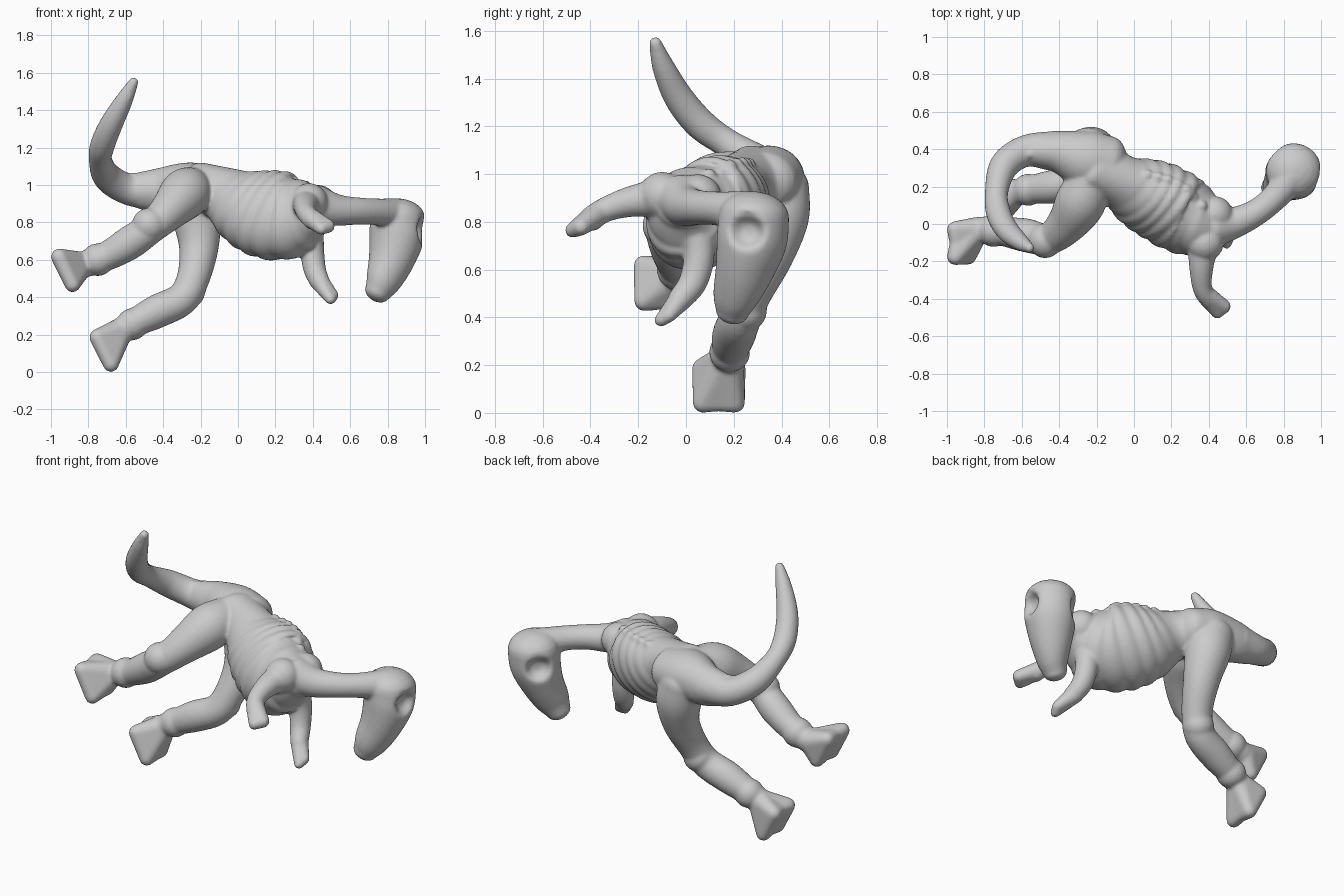
import bpy, bmesh
from math import sin, cos, pi, exp
from mathutils import Vector, Matrix

if "Cube" in bpy.data.objects:
    bpy.data.objects.remove(bpy.data.objects["Cube"])

bm = bmesh.new()


def spline(pts, steps):
    """Catmull-Rom through (x, y, z, width, height) stations."""
    p = [Vector(q if len(q) == 5 else (*q, q[3])) for q in pts]
    p = [2 * p[0] - p[1]] + p + [2 * p[-1] - p[-2]]
    out = []
    for i in range(1, len(p) - 2):
        a, b, c, d = p[i - 1:i + 3]
        for k in range(steps):
            t = k / steps
            out.append(0.5 * (2 * b + (c - a) * t + (2 * a - 5 * b + 4 * c - d) * t * t
                              + (3 * b - a - 3 * c + d) * t ** 3))
    out.append(p[-2])
    return out


def loft(pts, up=(0, 0, 1), steps=6, seg=32, cap=0.7, ribs=None, dents=()):
    """Closed tube with rounded ends; ribs = (count, start, end), dents = socket list."""
    up = Vector(up)
    st = spline(pts, steps)
    n = len(st)
    rings = []
    for i, s in enumerate(st):
        tan = Vector((st[min(i + 1, n - 1)] - st[max(i - 1, 0)])[:3]).normalized()
        c = Vector(s[:3])
        r = 0.5 * (s[3] + s[4]) * cap
        extra = [(0.0, 1.0)]
        if i == 0:
            extra = [(-sin(a) * r, cos(a)) for a in (1.5, 1.2, 0.9, 0.6, 0.3, 0)]
        elif i == n - 1:
            extra = [(sin(a) * r, cos(a)) for a in (0, 0.3, 0.6, 0.9, 1.2, 1.5)]
        for off, k in extra:
            rings.append((c + tan * off, tan, s[3] * k, s[4] * k, i / (n - 1)))
    loops = []
    for c, tan, w, h, f in rings:
        side = tan.cross(up).normalized()
        top = side.cross(tan)
        loop = []
        for j in range(seg):
            a = 2 * pi * j / seg
            m = 1.0
            if ribs and ribs[1] < f < ribs[2]:
                g = (f - ribs[1]) / (ribs[2] - ribs[1])
                m += 0.06 * sin(pi * g) ** 0.5 * (abs(sin(pi * (ribs[0] * g - 0.5 * sin(a)))) - 0.6)
            v = c + side * cos(a) * w * m + top * sin(a) * h * m
            for pos, direction, depth, size in dents:
                d = (v - Vector(pos)).length
                v = v - Vector(direction) * depth * exp(-(d / size) ** 4)
            loop.append(bm.verts.new(v))
        loops.append(loop)
    for a, b in zip(loops, loops[1:]):
        for j in range(seg):
            k = (j + 1) % seg
            bm.faces.new((a[j], a[k], b[k], b[j]))
    bm.faces.new(loops[0][::-1])
    bm.faces.new(loops[-1])


def ball(x, y, z, r, target=None):
    bmesh.ops.create_icosphere(target or bm, subdivisions=3, radius=r,
                               matrix=Matrix.Translation((x, y, z)))


def hull(balls):
    """Rounded solid wrapped round several balls."""
    src, wrap = bmesh.new(), bmesh.new()
    for b in balls:
        ball(*b, target=src)
    for v in src.verts:
        wrap.verts.new(v.co)
    bmesh.ops.convex_hull(wrap, input=list(wrap.verts))
    loose = [v for v in wrap.verts if not v.link_faces]
    bmesh.ops.delete(wrap, geom=loose, context='VERTS')
    tmp = bpy.data.meshes.new("toe")
    wrap.to_mesh(tmp)
    bm.from_mesh(tmp)
    bpy.data.meshes.remove(tmp)
    src.free()
    wrap.free()


# Ribcage, waist and pelvis
trunk = [(-.20, .32, .99, .16, .12), (-.08, .235, .95, .14, .15), (.03, .175, .89, .18, .21),
         (.14, .12, .85, .195, .245), (.27, .045, .83, .195, .24),
         (.37, .0, .86, .17, .18), (.45, -.02, .88, .12, .11)]
roll = Vector((.2, .5, .85))
loft(trunk, up=roll, steps=16, seg=48, cap=.5, ribs=(7, .2, .88))
loft([(-.14, .32, .97, .15, .13), (-.26, .345, .98, .155, .14), (-.40, .385, .97, .115, .125),
      (-.52, .39, .97, .085, .10)])

# Tail sweeping round and up
loft([(-.42, .39, .97, .11), (-.58, .39, .975, .085), (-.695, .31, 1.04, .078),
      (-.735, .17, 1.13, .062), (-.725, .06, 1.21, .066), (-.68, -.03, 1.32, .062),
      (-.61, -.095, 1.45, .047), (-.555, -.13, 1.555, .025)], up=(0, .3, 1))

# Spine knobs, low bumps along back and tail base
back = spline(trunk, 2)[3:12]
for a, b in zip(back, back[1:]):
    tan = Vector((b - a)[:3]).normalized()
    normal = (roll - tan * roll.dot(tan)).normalized()
    ball(*(Vector(a[:3]) + normal * (a[4] - .015)), .03)
for k in range(5):
    ball(-.36 - .065 * k, .41 - .004 * k * k, 1.062 - .006 * k, .024)

# Near hind leg
loft([(-.24, .25, .99, .11), (-.285, .12, .95, .135), (-.36, .0, .87, .108),
      (-.46, -.08, .775, .085), (-.58, -.06, .69, .09), (-.70, -.04, .62, .078),
      (-.82, -.03, .575, .07)], up=(.3, 0, 1))
ball(-.475, -.09, .785, .093)
ball(-.75, -.035, .60, .088)
# Far hind leg
loft([(-.25, .385, .95, .13), (-.22, .385, .82, .13), (-.21, .345, .66, .105),
      (-.24, .27, .50, .088), (-.30, .225, .39, .088), (-.43, .20, .325, .09),
      (-.54, .185, .27, .077), (-.61, .17, .235, .068)], up=(0, 1, .2))
ball(-.265, .25, .43, .09)
ball(-.565, .183, .255, .086)

# Flared two-toed feet: ankle ball, upper and lower corners, shared middle
for ankle, up_c, low_c, ys in (((-.84, -.03, .575), (-.955, .615), (-.885, .468), (-.175, -.03)),
                               ((-.63, .17, .22), (-.75, .185), (-.68, .042), (.07, .205))):
    for y in ys:
        mid = .5 * sum(ys)
        hull([(*ankle, .068), (up_c[0], y, up_c[1], .045), (low_c[0], y, low_c[1], .042),
              (up_c[0] + .005, mid, up_c[1], .036), (low_c[0] + .005, mid, low_c[1], .036)])

# Shoulders and short forelimbs with blunt hands
ball(.38, -.10, .91, .10)
ball(.43, .05, .90, .10)
loft([(.37, -.10, .90, .085), (.36, -.23, .885, .065), (.365, -.34, .85, .052),
      (.40, -.40, .81, .052)])
hull([(.38, -.375, .83, .052), (.48, -.44, .78, .038), (.445, -.475, .765, .032)])
loft([(.39, .03, .80, .07), (.395, .055, .67, .065), (.41, .03, .55, .06),
      (.445, -.03, .47, .05)], up=(0, 1, 0))
hull([(.43, -.01, .49, .052), (.508, -.07, .41, .03), (.495, -.105, .388, .028)])

# Neck
loft([(.42, -.02, .89, .11), (.53, .005, .865, .085), (.65, .06, .86, .072),
      (.75, .14, .855, .072), (.84, .25, .84, .09)])

# Long downward skull with two eye sockets
loft([(.855, .285, .825, .147, .147), (.848, .275, .72, .15, .145), (.82, .245, .60, .125, .122),
      (.778, .208, .49, .092, .10), (.745, .193, .425, .068, .072)],
     up=(.7, .7, 0), steps=14, seg=64,
     dents=(((.985, .255, .76), (.97, -.2, 0), .06, .062),
            ((.75, .38, .75), (-.75, .65, 0), .06, .062)))

# One fused, softened skin
bmesh.ops.recalc_face_normals(bm, faces=bm.faces)
me = bpy.data.meshes.new("creature_body")
bm.to_mesh(me)
bm.free()
body = bpy.data.objects.new("creature_body", me)
bpy.context.collection.objects.link(body)
rm = body.modifiers.new("fuse", 'REMESH')
rm.mode = 'VOXEL'
rm.voxel_size = .01
rm.use_smooth_shade = True
sm = body.modifiers.new("soften", 'SMOOTH')
sm.factor = .5
sm.iterations = 5
